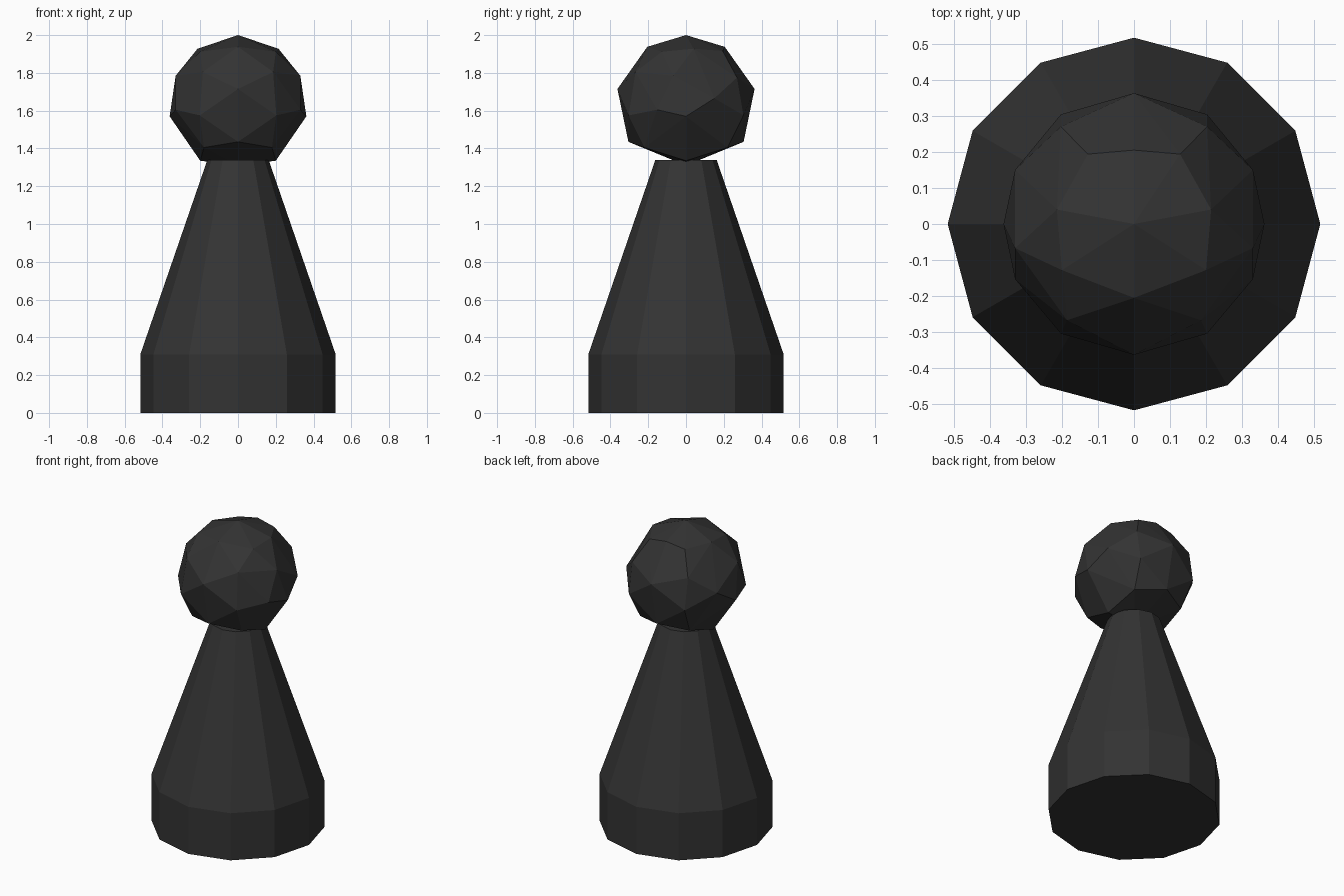
import bpy, bmesh, math

if "Cube" in bpy.data.objects:
    bpy.data.objects.remove(bpy.data.objects["Cube"])

black = bpy.data.materials.new("charcoal black")
black.diffuse_color = (0.033, 0.033, 0.033, 1)
black.use_nodes = True
black.node_tree.nodes["Principled BSDF"].inputs["Base Color"].default_value = black.diffuse_color


def finish(name, bm):
    bmesh.ops.recalc_face_normals(bm, faces=bm.faces)
    mesh = bpy.data.meshes.new(name)
    bm.to_mesh(mesh)
    bm.free()
    mesh.materials.append(black)
    obj = bpy.data.objects.new(name, mesh)
    bpy.context.collection.objects.link(obj)
    return obj


# Body: twelve-sided foot tapering to a narrow neck
bm = bmesh.new()
SIDES = 12
rings = []
for r, z in [(0.517, 0), (0.517, 0.31), (0.162, 1.34)]:
    rings.append([bm.verts.new((r * math.cos(2 * math.pi * i / SIDES),
                                r * math.sin(2 * math.pi * i / SIDES), z))
                  for i in range(SIDES)])
for low, high in zip(rings, rings[1:]):
    for i in range(SIDES):
        j = (i + 1) % SIDES
        bm.faces.new((low[i], low[j], high[j], high[i]))
bm.faces.new(rings[0])
bm.faces.new(rings[-1])
finish("body", bm)

# Head: faceted ball, hull of a few points mirrored across x
half = [(0, 0, .365), (0, .205, .303), (0, -.205, .303),
        (.214, .04, .293), (.2, -.128, .277), (.128, .194, .281),
        (.33, -.067, .15), (.203, .27, .14), (.186, -.267, .17),
        (.33, .15, .03), (.33, -.153, -.03), (.362, 0, -.065),
        (.203, .304, -.06), (.203, -.304, -.06),
        (0, .363, .08), (0, -.363, .08),
        (0, .305, -.2), (0, -.305, -.2),
        (.18, .22, -.23), (.18, -.22, -.23),
        (.2, 0, -.3), (0, 0, -.325)]
points = {(s * x, y, z) for x, y, z in half for s in (1, -1)}
bm = bmesh.new()
for p in sorted(points):
    bm.verts.new(p)
bmesh.ops.convex_hull(bm, input=bm.verts)
loose = [v for v in bm.verts if not v.link_faces]
bmesh.ops.delete(bm, geom=loose, context='VERTS')
finish("head", bm).location.z = 1.635
